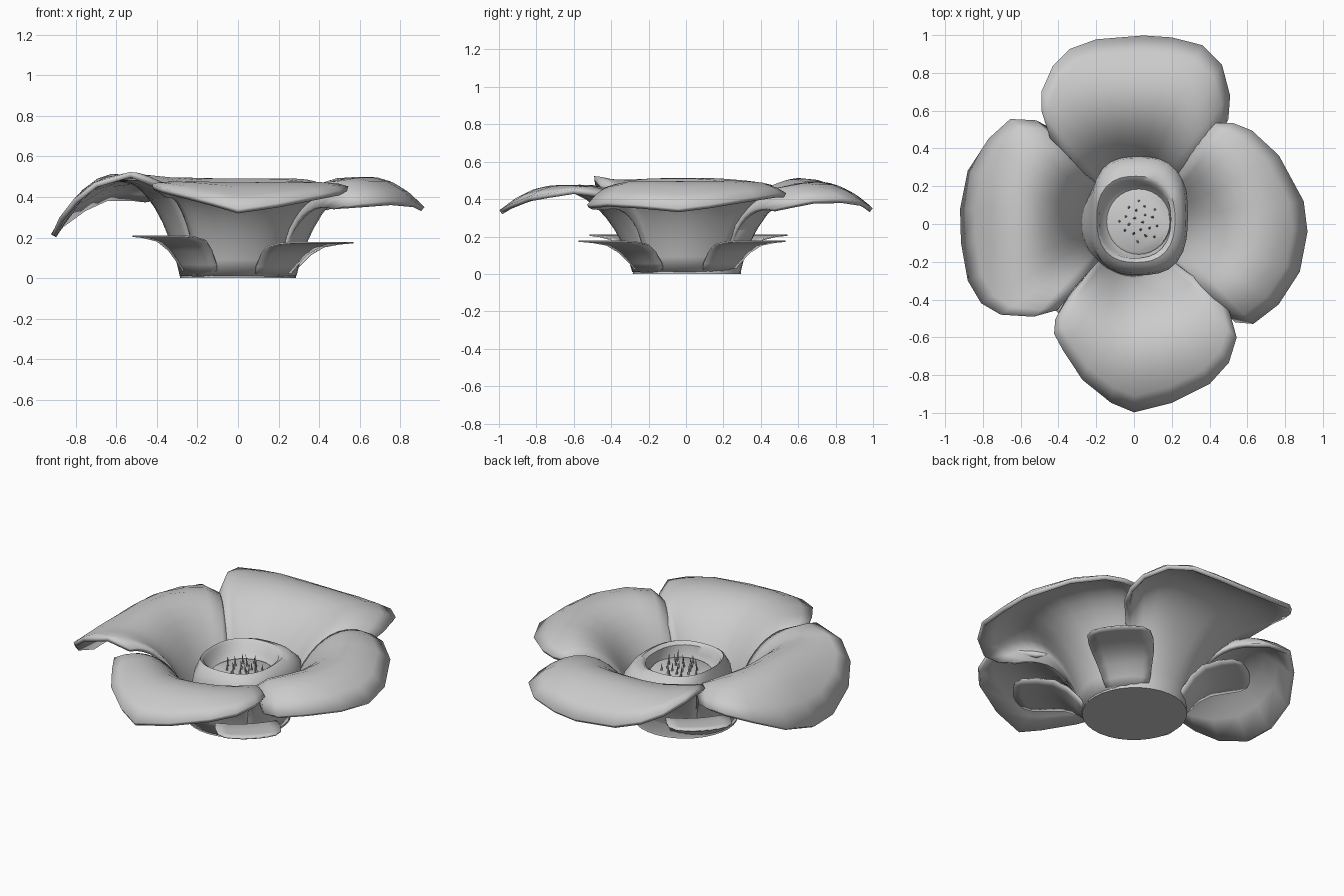
import bpy, bmesh, math, random
from mathutils import Vector

if "Cube" in bpy.data.objects:
    bpy.data.objects.remove(bpy.data.objects["Cube"])

random.seed(4)


def finish(name, verts, faces, thickness=0.0, angle=60):
    me = bpy.data.meshes.new(name)
    me.from_pydata(verts, [], faces)
    bm = bmesh.new()
    bm.from_mesh(me)
    bmesh.ops.recalc_face_normals(bm, faces=bm.faces)
    bm.to_mesh(me)
    bm.free()
    ob = bpy.data.objects.new(name, me)
    bpy.context.collection.objects.link(ob)
    if thickness:
        mod = ob.modifiers.new("thickness", 'SOLIDIFY')
        mod.thickness = thickness
        mod.offset = 0
    bpy.ops.object.select_all(action='DESELECT')
    ob.select_set(True)
    bpy.context.view_layer.objects.active = ob
    bpy.ops.object.shade_smooth_by_angle(angle=math.radians(angle))
    return ob


def grid_faces(rows, cols, wrap=False):
    faces = []
    for i in range(rows - 1):
        for j in range(cols if wrap else cols - 1):
            k = (j + 1) % cols
            faces.append((i * cols + j, i * cols + k, (i + 1) * cols + k, (i + 1) * cols + j))
    return faces


def petal(name, heading, rim, crest, sag, steep=0.34, rows=13):
    """Loft from an arc on the base, over a crest, to the rim; sag lowers each side edge."""
    n = len(rim)
    verts = []
    for i in range(rows):
        t = i / (rows - 1)
        for j, p in enumerate(rim):
            u = 2 * j / (n - 1) - 1
            a = math.radians(heading + 46 * u)
            b = Vector((0.275 * math.cos(a), 0.275 * math.sin(a), 0.015))
            r = Vector(p)
            edge = u**4
            p1 = b.lerp(r, 0.12)
            p1.z = steep - 0.10 * edge
            p2 = b.lerp(r, 0.5)
            p2.z = (crest - 0.189 * steep - 0.343 * r.z) / 0.441 - sag[u > 0] * edge
            s = 1 - t
            verts.append(b * s**3 + p1 * 3 * s * s * t + p2 * 3 * s * t * t + r * t**3)
    finish(name, verts, grid_faces(rows, n), 0.026)


# Four broad petals, each rim listed counter-clockwise
petal("petal_right", 0, [
    (.48, -.44, .34), (.54, -.51, .35), (.63, -.52, .36), (.76, -.42, .37), (.87, -.25, .36),
    (.91, -.04, .34), (.89, .12, .36), (.76, .36, .40), (.62, .49, .42), (.52, .53, .42),
    (.41, .53, .42)], 0.485, (.30, .16))
petal("petal_back", 90, [
    (.45, .47, .34), (.49, .56, .36), (.50, .68, .385), (.46, .84, .39), (.36, .94, .375),
    (.20, .98, .35), (.05, .99, .34), (-.20, .97, .36), (-.34, .92, .40), (-.43, .83, .44),
    (-.49, .70, .49), (-.49, .60, .50), (-.44, .46, .45)], 0.48, (.30, .14))
petal("petal_left", 180, [
    (-.45, .50, .38), (-.52, .54, .39), (-.65, .55, .39), (-.76, .45, .34), (-.87, .28, .26),
    (-.91, .08, .21), (-.905, -.10, .21), (-.87, -.30, .29), (-.80, -.42, .38),
    (-.70, -.48, .46), (-.53, -.49, .51), (-.41, -.45, .46)], 0.495, (.25, .12), 0.38)
petal("petal_front", 270, [
    (-.36, -.42, .40), (-.41, -.51, .44), (-.42, -.58, .45), (-.37, -.67, .43), (-.27, -.82, .405),
    (-.12, -.94, .365), (0, -.99, .33), (.20, -.94, .36), (.40, -.84, .40), (.50, -.73, .42),
    (.54, -.60, .44), (.50, -.47, .42), (.41, -.35, .37)], 0.46, (.16, .20))


# Four small sepals on the diagonals: (radius, half width, height)
profile = [(.28, .11, .01), (.31, .13, .06), (.36, .15, .12), (.42, .17, .16),
           (.50, .18, .175), (.57, .175, .18), (.61, .14, .18)]
for name, heading, lift, tip in (("sepal_front_right", -49, .97, .06),
                                 ("sepal_back_right", 42, .97, .06),
                                 ("sepal_back_left", 133, 1.15, .03),
                                 ("sepal_front_left", 225, 1.15, .01)):
    a = math.radians(heading)
    verts = []
    for r, w, z in profile:
        for j in range(7):
            u = j / 3 - 1
            d = r + tip * (r - .28) / .33 - 0.03 * u * u
            s = w * u
            verts.append((d * math.cos(a) - s * math.sin(a),
                          d * math.sin(a) + s * math.cos(a), z * lift))
    finish(name, verts, grid_faces(len(profile), 7), 0.008)


# Central cup with rolled lip and seed disc: (cx, cy, rx, ry, z, squareness)
rings = [(0, .005, .287, .29, 0, 2), (0, .005, .285, .288, .01, 2), (.01, .03, .26, .29, .12, 2.3),
         (.03, .045, .255, .315, .23, 2.8), (.03, .045, .245, .305, .29, 2.8),
         (.025, .035, .225, .265, .34, 2.6), (.01, .025, .207, .228, .357, 2.5),
         (.005, .025, .19, .206, .342, 2.4), (.01, .018, .187, .195, .30, 2.2),
         (.025, .012, .170, .173, .27, 2), (.03, .01, .16, .16, .278, 2)]
N = 32
verts = []
for cx, cy, rx, ry, z, e in rings:
    for j in range(N):
        c, s = math.cos(2 * math.pi * j / N), math.sin(2 * math.pi * j / N)
        k = (abs(c)**e + abs(s)**e) ** (-1 / e)
        verts.append((cx + rx * c * k, cy + ry * s * k, z))
last = (len(rings) - 1) * N
faces = grid_faces(len(rings), N, True) + [tuple(range(N)), tuple(range(last, last + N))]
finish("centre_cup", verts, faces, angle=50)


# Thin pointed stamens scattered on the disc
verts, faces = [], []
for i in range(20):
    a, r = i * 2.4, 0.115 * math.sqrt((i + 0.5) / 20)
    x, y = 0.03 + r * math.cos(a), 0.01 + r * math.sin(a)
    h = random.uniform(0.04, 0.08)
    b = len(verts)
    for k in range(5):
        t = 2 * math.pi * k / 5
        verts.append((x + 0.007 * math.cos(t), y + 0.007 * math.sin(t), 0.273))
    verts.append((x + random.uniform(-.015, .015), y + random.uniform(-.015, .015), 0.278 + h))
    faces += [(b + k, b + (k + 1) % 5, b + 5) for k in range(5)]
    faces.append(tuple(range(b, b + 5)))
finish("stamens", verts, faces)
